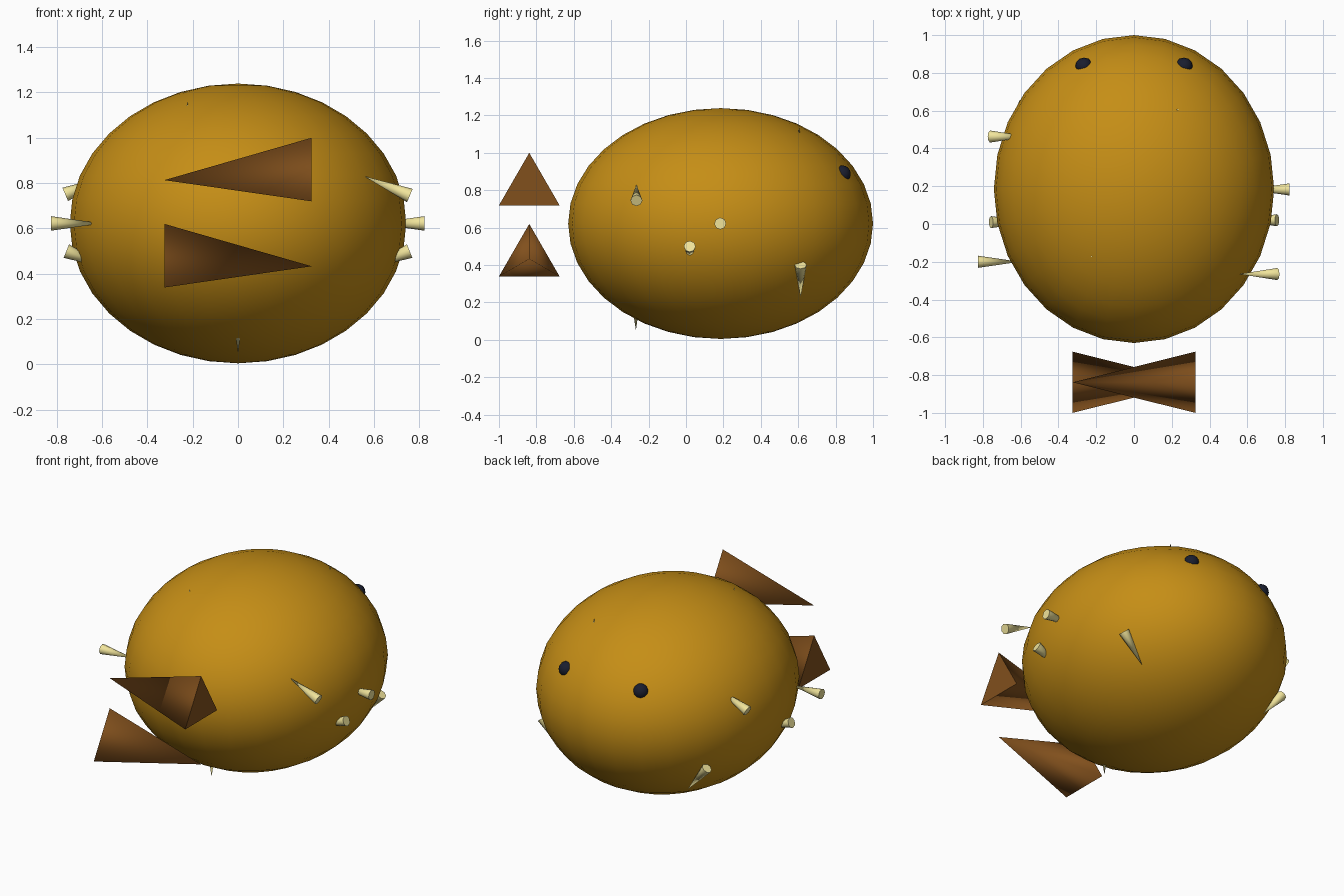
import bpy, bmesh, math
from mathutils import Vector, Matrix

if "Cube" in bpy.data.objects:
    bpy.data.objects.remove(bpy.data.objects["Cube"])


def material(name, rgb):
    m = bpy.data.materials.new(name)
    m.diffuse_color = (*rgb, 1)
    m.use_nodes = True
    m.node_tree.nodes["Principled BSDF"].inputs["Base Color"].default_value = m.diffuse_color
    return m


GOLD = material("gold_skin", (0.56, 0.27, 0.008))
CREAM = material("cream_spike", (0.88, 0.78, 0.33))
BROWN = material("brown_fin", (0.22, 0.08, 0.012))
DARK = material("dark_eye", (0.01, 0.013, 0.028))


def finish(name, bm, mat):
    bmesh.ops.recalc_face_normals(bm, faces=bm.faces)
    mesh = bpy.data.meshes.new(name)
    bm.to_mesh(mesh)
    bm.free()
    mesh.materials.append(mat)
    ob = bpy.data.objects.new(name, mesh)
    bpy.context.collection.objects.link(ob)
    return ob


def ellipsoid(name, center, radii, segments, rings, mat):
    bm = bmesh.new()
    bmesh.ops.create_uvsphere(
        bm, u_segments=segments, v_segments=rings, radius=1,
        matrix=Matrix.Translation(center) @ Matrix.Diagonal((*radii, 1)))
    for f in bm.faces:
        f.smooth = True
    return finish(name, bm, mat)


def cone(name, base, direction, length, radius, sides, mat):
    """Cone from its base centre towards a tip; direction lies in the xz plane."""
    base, d = Vector(base), Vector(direction).normalized()
    v = Vector((0, 1, 0))
    u = v.cross(d)
    if u.z < 0:
        u = -u
    bm = bmesh.new()
    ring = []
    for i in range(sides):
        a = math.tau * i / sides
        ring.append(bm.verts.new(base + radius * (u * math.cos(a) + v * math.sin(a))))
    tip = bm.verts.new(base + d * length)
    bm.faces.new(ring)
    for i in range(sides):
        f = bm.faces.new((ring[i], ring[(i + 1) % sides], tip))
        f.smooth = True
    for v_edge in bm.edges:
        if tip not in v_edge.verts:
            v_edge.smooth = False  # crisp base rim
    return finish(name, bm, mat)


# Round body
ellipsoid("body", (0, 0.185, 0.622), (0.742, 0.815, 0.617), 28, 18, GOLD)

# Eyes, sunk into the body
for side, label in ((-1, "left"), (1, "right")):
    ellipsoid(f"eye_{label}", (side * 0.265, 0.835, 0.887), (0.046,) * 3, 12, 8, DARK)

# Two crossed three-sided tail fins
cone("tail_fin_upper", (0.325, -0.838, 0.813), (-1, 0, 0), 0.65, 0.187, 3, BROWN)
cone("tail_fin_lower", (-0.325, -0.838, 0.433), (1, 0, 0), 0.65, 0.187, 3, BROWN)

# Spikes: base centre and direction of the tip
SPIKES = [
    ((0.758, -0.265, 0.745), (-0.92, 0, 0.39)),
    ((0.822, 0.183, 0.622), (-1, 0, 0)),
    ((0.757, 0.02, 0.50), (-0.93, 0, -0.37)),
    ((0.59, 0.613, 0.40), (-0.62, 0, -0.78)),
    ((-0.825, -0.20, 0.622), (1, 0, 0)),
    ((-0.762, 0.463, 0.75), (0.92, 0, 0.39)),
    ((-0.757, 0.01, 0.50), (0.93, 0, -0.37)),
    ((-0.59, 0.63, 0.40), (0.62, 0, -0.78)),
    ((0, -0.268, 0.27), (0, 0, -1)),
    ((0.27, 0.605, 0.92), (-0.2, 0, 0.98)),
    ((-0.265, -0.172, 0.943), (0.2, 0, 0.98)),
]
for n, (base, direction) in enumerate(SPIKES, 1):
    cone(f"spike_{n}", base, direction, 0.22, 0.032, 8, CREAM)
